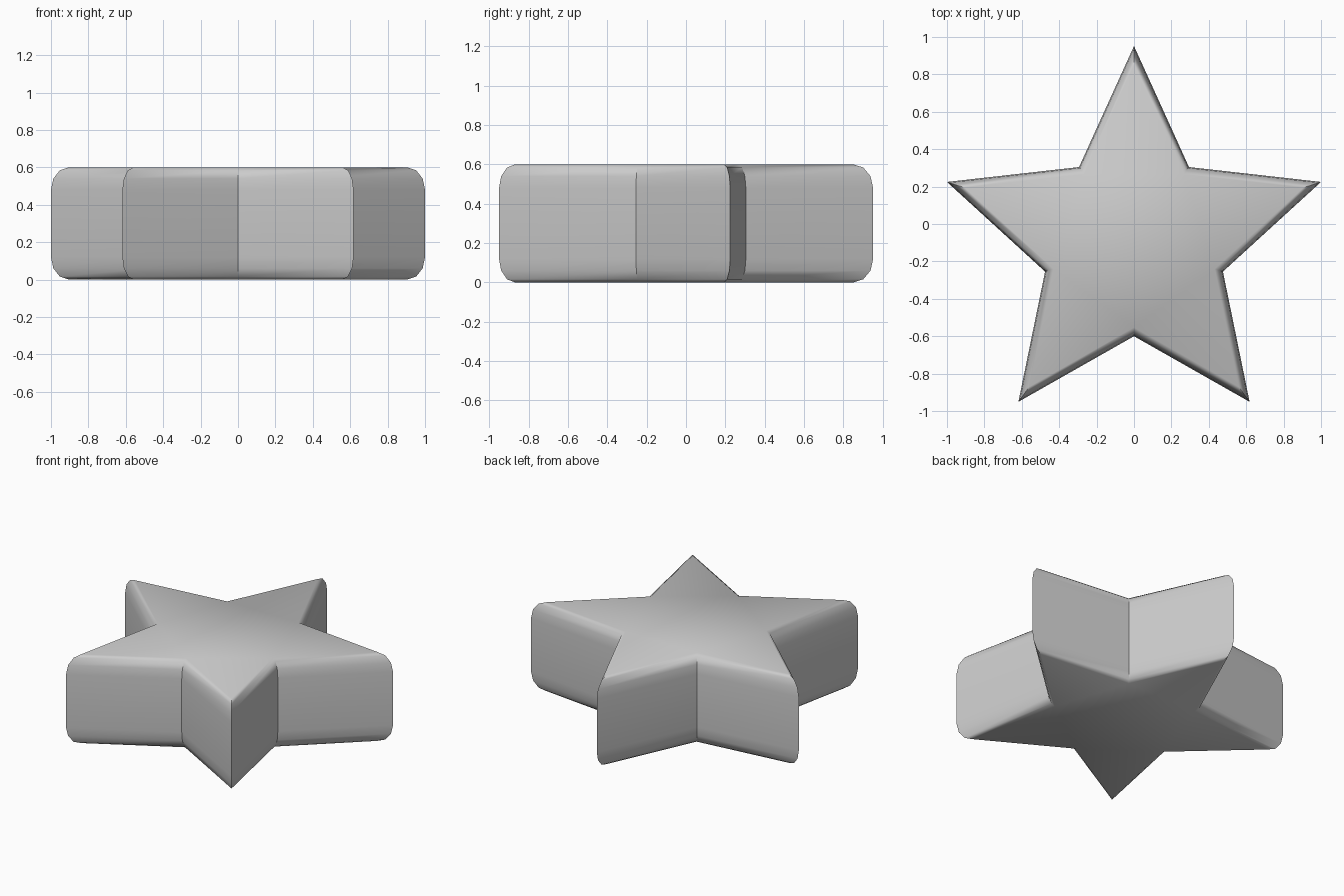
import bpy
import bmesh
from math import sin, cos, pi, radians

cube = bpy.data.objects.get("Cube")
if cube:
    bpy.data.objects.remove(cube, do_unlink=True)

POINTS = 5
OUTER, INNER = 1.0515, 0.5      # tip and notch radii
CENTRE_Y = -0.1
HEIGHT = 0.6
ROUND_Z = 0.12                  # height of the rounded rim
TIP_INSET, NOTCH_INSET = 0.1, 0.047
STEPS = 3

# Plain grey material
grey = bpy.data.materials.new("light grey")
grey.use_nodes = True
colour = (0.6, 0.6, 0.6, 1)
grey.diffuse_color = colour
grey.node_tree.nodes["Principled BSDF"].inputs["Base Color"].default_value = colour


def star_ring(bm, z, inset):
    """One star outline at height z, drawn in by a fraction of the rim."""
    ring = []
    for i in range(POINTS * 2):
        angle = pi / 2 + i * pi / POINTS
        r = INNER - NOTCH_INSET * inset if i % 2 else OUTER - TIP_INSET * inset
        ring.append(bm.verts.new((r * cos(angle), CENTRE_Y + r * sin(angle), z)))
    return ring


# Rounded rim profile, bottom to top: (height, inset fraction)
angles = [i * pi / 2 / STEPS for i in range(STEPS + 1)]
upper = [(HEIGHT - ROUND_Z * (1 - sin(a)), 1 - cos(a)) for a in angles]
profile = [(HEIGHT - z, inset) for z, inset in reversed(upper)] + upper

# Star body: stacked outlines bridged by quads, capped flat
bm = bmesh.new()
rings = [star_ring(bm, z, inset) for z, inset in profile]
for low, high in zip(rings, rings[1:]):
    for i in range(len(low)):
        j = (i + 1) % len(low)
        bm.faces.new((low[i], low[j], high[j], high[i]))
bm.faces.new(rings[-1])
bm.faces.new(list(reversed(rings[0])))
bmesh.ops.recalc_face_normals(bm, faces=bm.faces)

mesh = bpy.data.meshes.new("star_body")
bm.to_mesh(mesh)
bm.free()
mesh.materials.append(grey)
star = bpy.data.objects.new("star_body", mesh)
bpy.context.collection.objects.link(star)

# Smooth rim, crisp tips and notches
bpy.ops.object.select_all(action="DESELECT")
star.select_set(True)
bpy.context.view_layer.objects.active = star
bpy.ops.object.shade_smooth_by_angle(angle=radians(40))
